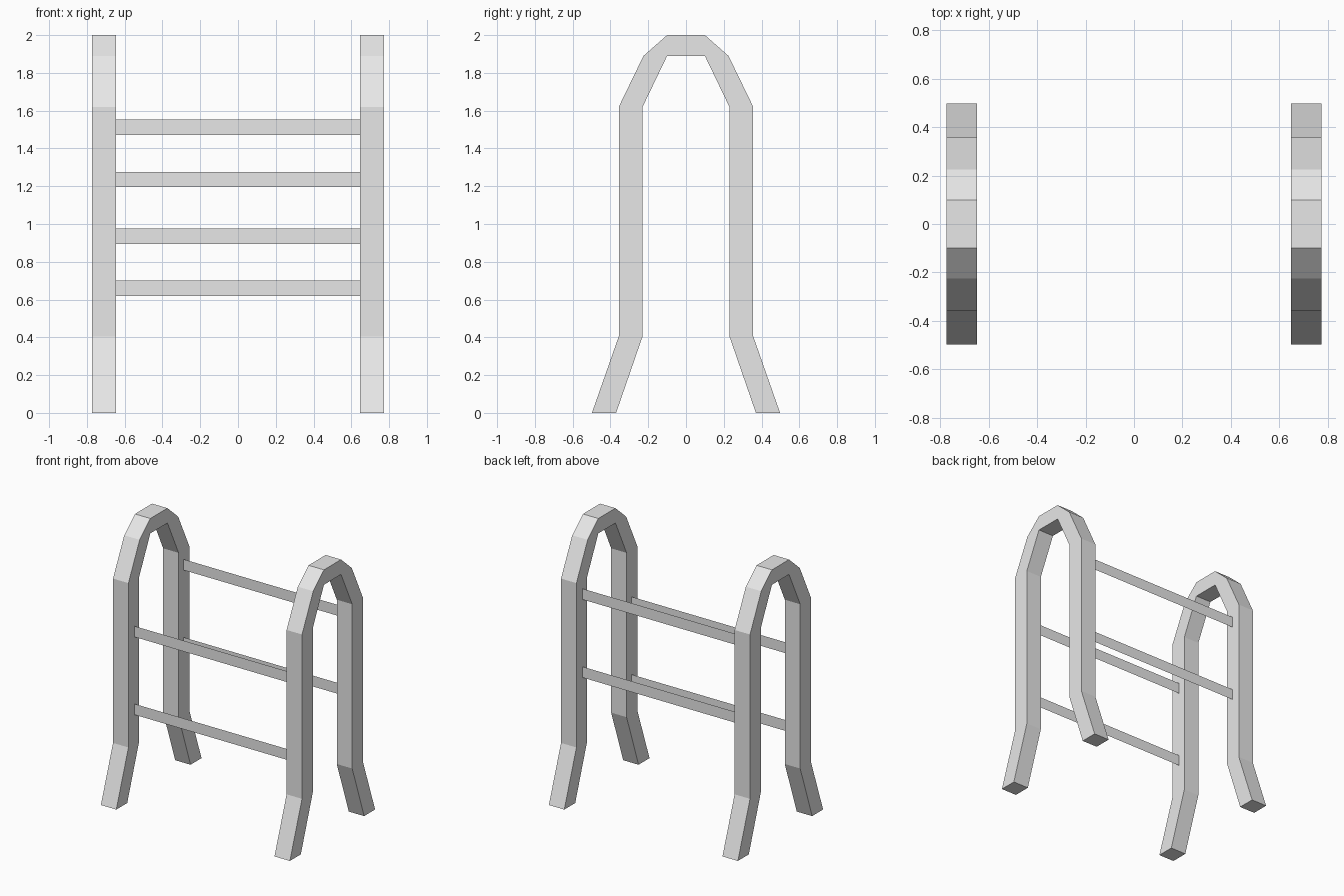
import bpy
import bmesh
from mathutils import Vector

cube = bpy.data.objects.get("Cube")
if cube:
    bpy.data.objects.remove(cube, do_unlink=True)

# One plain grey for the whole structure
grey = bpy.data.materials.new("light_grey")
grey.use_nodes = True
grey.diffuse_color = (0.8, 0.8, 0.8, 1)
grey.node_tree.nodes["Principled BSDF"].inputs["Base Color"].default_value = (0.8, 0.8, 0.8, 1)


def finish(bm, name):
    mesh = bpy.data.meshes.new(name)
    bm.to_mesh(mesh)
    bm.free()
    mesh.materials.append(grey)
    obj = bpy.data.objects.new(name, mesh)
    bpy.context.collection.objects.link(obj)
    return obj


# Half profile of the arch in (y, z), from foot to crown
OUTER = [(0.498, 0), (0.356, 0.405), (0.356, 1.62), (0.225, 1.89), (0.1, 2.0)]
INNER = [(0.37, 0), (0.23, 0.405), (0.23, 1.62), (0.1, 1.89)]
X_IN, X_OUT = 0.647, 0.773


def mirrored(half):
    return half + [(-y, z) for y, z in reversed(half)]


def arch(name, x0, x1):
    """Extrude the closed arch profile sideways."""
    bm = bmesh.new()
    outline = mirrored(OUTER) + mirrored(INNER)[::-1]
    face = bm.faces.new([bm.verts.new((x0, y, z)) for y, z in outline])
    res = bmesh.ops.extrude_face_region(bm, geom=[face])
    moved = [v for v in res["geom"] if isinstance(v, bmesh.types.BMVert)]
    bmesh.ops.translate(bm, verts=moved, vec=Vector((x1 - x0, 0, 0)))
    bmesh.ops.recalc_face_normals(bm, faces=bm.faces)
    return finish(bm, name)


def rung(name, y, z, height=0.08):
    """Flat slat spanning the two arches."""
    bm = bmesh.new()
    corners = [(-X_IN, -1), (X_IN, -1), (X_IN, 1), (-X_IN, 1)]
    if y > 0:
        corners.reverse()
    bm.faces.new([bm.verts.new((x, y, z + s * height / 2)) for x, s in corners])
    return finish(bm, name)


arch("left_arch", X_IN, X_OUT)
arch("right_arch", -X_OUT, -X_IN)

# Rungs alternate between the front and back legs
rung("front_lower_rung", -0.285, 0.66)
rung("back_lower_rung", 0.285, 0.935)
rung("front_upper_rung", -0.285, 1.235)
rung("back_upper_rung", 0.285, 1.512)
